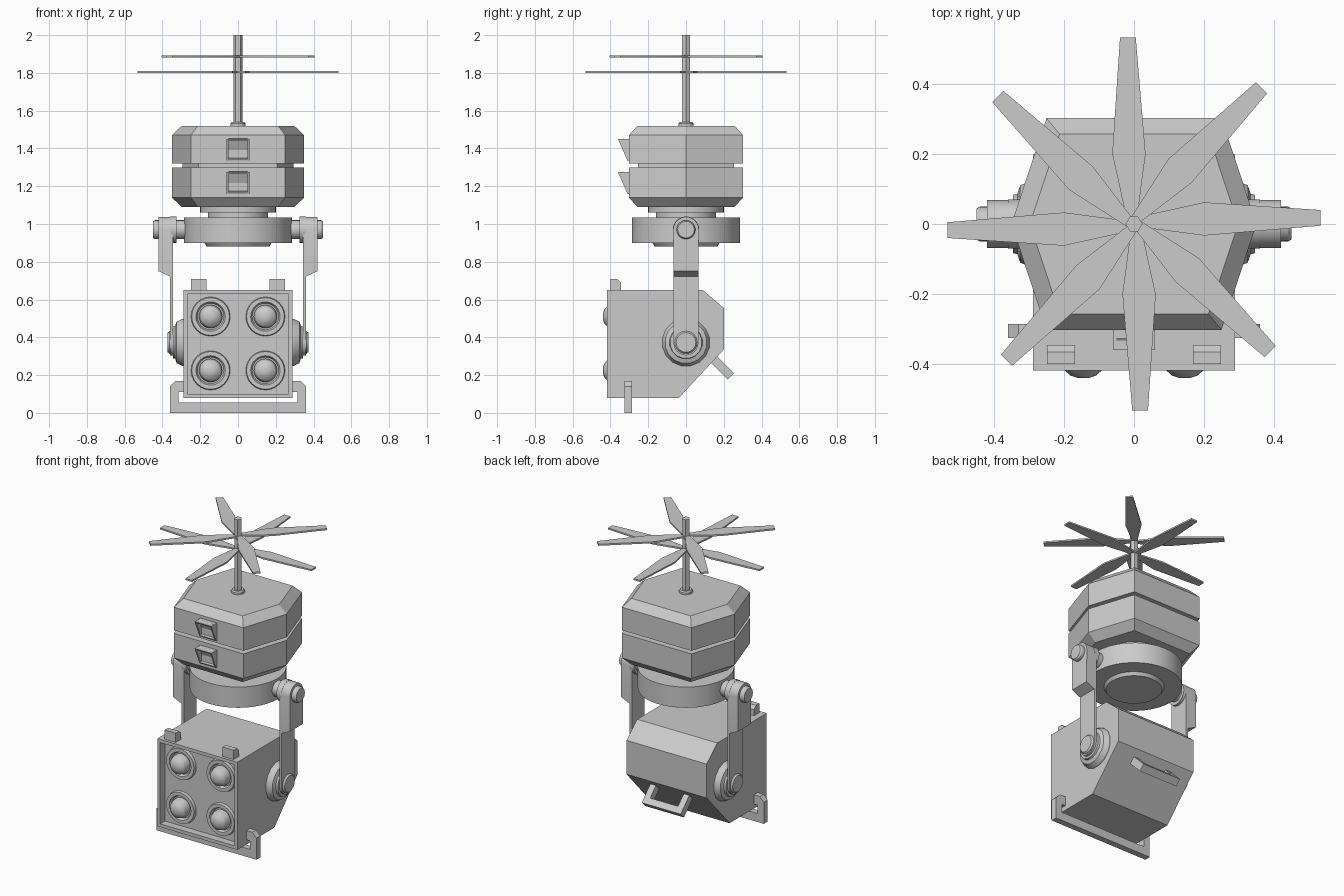
import bpy, bmesh, math
from mathutils import Vector, Matrix

cube = bpy.data.objects.get("Cube")
if cube:
    bpy.data.objects.remove(cube, do_unlink=True)

grey = bpy.data.materials.new("light_grey")
grey.use_nodes = True
grey.diffuse_color = (0.6, 0.6, 0.6, 1)
grey.node_tree.nodes["Principled BSDF"].inputs["Base Color"].default_value = (0.6, 0.6, 0.6, 1)
parts = []


def place(axis, a, b, h):
    return Vector({"x": (h, a, b), "y": (a, h, b), "z": (a, b, h)}[axis])


def finish(name, bm):
    bmesh.ops.recalc_face_normals(bm, faces=bm.faces)
    mesh = bpy.data.meshes.new(name)
    bm.to_mesh(mesh)
    bm.free()
    mesh.materials.append(grey)
    ob = bpy.data.objects.new(name, mesh)
    bpy.context.collection.objects.link(ob)
    parts.append(ob)
    return ob


def loft(axis, rings):
    """Join equal-length rings of (a, b, h) points and cap both ends."""
    bm = bmesh.new()
    vs = [[bm.verts.new(place(axis, *p)) for p in ring] for ring in rings]
    n = len(vs[0])
    for lo, hi in zip(vs, vs[1:]):
        for i in range(n):
            j = (i + 1) % n
            bm.faces.new((lo[i], lo[j], hi[j], hi[i]))
    bm.faces.new(vs[0])
    bm.faces.new(vs[-1])
    bmesh.ops.recalc_face_normals(bm, faces=bm.faces)
    return bm


def prism(axis, pts, lo, hi):
    return loft(axis, [[(a, b, h) for a, b in pts] for h in (lo, hi)])


def lathe(name, axis, profile, segs=32, centre=(0, 0), turn=0.0):
    """Revolve (radius, height) pairs about an axis."""
    ang = [turn + 2 * math.pi * i / segs for i in range(segs)]
    rings = [[(centre[0] + r * math.cos(t), centre[1] + r * math.sin(t), h) for t in ang]
             for r, h in profile]
    return finish(name, loft(axis, rings))


def recess(bm, direction, border, depth):
    """Inset the face looking most nearly along direction and sink it."""
    d = Vector(direction)
    bm.normal_update()
    face = max(bm.faces, key=lambda f: f.normal.dot(d))
    bmesh.ops.inset_region(bm, faces=[face], thickness=border)
    floor = bmesh.ops.extrude_face_region(bm, geom=[face])
    bmesh.ops.delete(bm, geom=[face], context="FACES_ONLY")
    verts = [v for v in floor["geom"] if isinstance(v, bmesh.types.BMVert)]
    bmesh.ops.translate(bm, verts=verts, vec=-d * depth)


def arc(r, cz, start, end, n=12):
    return [(r * math.cos(math.radians(start + (end - start) * i / n)),
             cz + r * math.sin(math.radians(start + (end - start) * i / n))) for i in range(n + 1)]


# Lamp housing with a sunken front panel
bm = prism("x", [(-.418, .08), (-.037, .08), (.2, .335), (.2, .555), (.09, .65), (-.418, .65)], -.288, .288)
recess(bm, (0, -1, 0), .03, .048)
finish("lamp_housing", bm)

# Four lamps: socket ring and rounded lens
for x in (-.145, .145):
    for z in (.225, .51):
        lathe("lamp_socket", "y", [(.105, -.365), (.1, -.388), (.078, -.388), (.07, -.372)], 24, (x, z))
        lathe("lamp_lens", "y", [(.062, -.365), (.062, -.39), (.053, -.418), (.036, -.433),
                                 (.018, -.439), (.004, -.44)], 24, (x, z))

# Tabs on top of the housing
for x in (-.208, .208):
    finish("top_tab", prism("x", [(-.4, .64), (-.345, .64), (-.345, .69), (-.365, .71), (-.4, .71)],
                            x - .04, x + .04))

# Guard bar beneath the housing
half = [(.36, 0), (.36, .14), (.33, .17), (.28, .17), (.28, .11), (.315, .11), (.315, .055)]
finish("guard_bar", prism("y", half + [(-x, z) for x, z in reversed(half)], -.325, -.285))

# Rear handle, square to the sloping lower face
bm = prism("z", [(-.14, -.02), (-.14, .127), (.14, .127), (.14, -.02),
                 (.1, -.02), (.1, .085), (-.1, .085), (-.1, -.02)], -.024, .024)
bm.transform(Matrix.Translation((0, .148, .283)) @ Matrix.Rotation(math.radians(-45), 4, "X"))
finish("rear_handle", bm)

# Yoke: pivots, struts and upper arms on both sides
for side, s in (("left", 1), ("right", -1)):
    lathe(side + "_pivot", "x", [(.127, s * .28), (.127, s * .295), (.112, s * .325),
                                 (.088, s * .333), (.085, s * .345)], 16, (0, .373), math.pi / 16)
    lathe(side + "_pivot_cap", "x", [(.06, s * .34), (.06, s * .362), (.052, s * .372)], 24, (0, .373))
    strut = arc(.066, .37, 180, 360) + [(.066, .95), (-.066, .95)]
    finish(side + "_strut", prism("x", strut, s * .343, s * .36))
    bm = prism("x", [(-.066, .72), (.066, .72)] + arc(.068, .97, 0, 180), s * .355, s * .42)
    for v in bm.verts:
        if abs(v.co.x) > .4 and v.co.z < .73:
            v.co.z += .03
    finish(side + "_upper_arm", bm)
    lathe(side + "_arm_boss", "x", [(.07, s * .325), (.07, s * .36)], 24, (0, .97))
    lathe(side + "_arm_axle", "x", [(.05, s * .26), (.05, s * .44), (.044, s * .45)], 24, (0, .97))

# Turntable under the head
lathe("turntable", "z", [(.165, .88), (.178, .9), (.285, .9), (.285, 1.035), (.16, 1.035),
                         (.16, 1.062), (.2, 1.062), (.2, 1.1)], 40)

# Six-sided head in two layers with a narrow gap
hexagon = [(.25, -.302), (.35, 0), (.25, .302), (-.25, .302), (-.35, 0), (-.25, -.302)]


def hex_ring(k, z):
    return [(x * k, y * k, z) for x, y in hexagon]


finish("head_lower", loft("z", [hex_ring(.85, 1.09), hex_ring(1, 1.14), hex_ring(1, 1.3)]))
finish("head_gap", loft("z", [hex_ring(.84, 1.29), hex_ring(.84, 1.33)]))
finish("head_upper", loft("z", [hex_ring(1, 1.32), hex_ring(1, 1.47), hex_ring(.85, 1.52)]))

# Hooded vents on the front of each layer
for name, z in (("lower_vent", 1.16), ("upper_vent", 1.335)):
    bm = prism("x", [(-.29, z), (-.31, z), (-.36, z + .115), (-.29, z + .115)], -.06, .06)
    recess(bm, Vector((0, -.92, -.39)), .014, .03)
    finish(name, bm)

# Mast and collar
lathe("mast", "z", [(.024, 1.5), (.024, 2.0)], 6)
lathe("mast_collar", "z", [(.04, 1.51), (.04, 1.532), (.034, 1.54)], 12)

# Two four-bladed rotors
blade = [(.01, -.008), (.2, -.033), (.532, -.005), (.532, .04), (.2, .062), (.01, .02)]
for name, z, turn in (("lower_rotor_blade", 1.805, 0), ("upper_rotor_blade", 1.887, 45)):
    for i in range(4):
        bm = prism("z", blade, -.005, .005)
        bm.transform(Matrix.Translation((0, 0, z)) @ Matrix.Rotation(math.radians(turn + 90 * i), 4, "Z"))
        finish(name, bm)

# Smooth the round parts, keep edges sharp
bpy.ops.object.select_all(action="DESELECT")
for ob in parts:
    ob.select_set(True)
bpy.context.view_layer.objects.active = parts[0]
bpy.ops.object.shade_smooth_by_angle(angle=math.radians(25))
